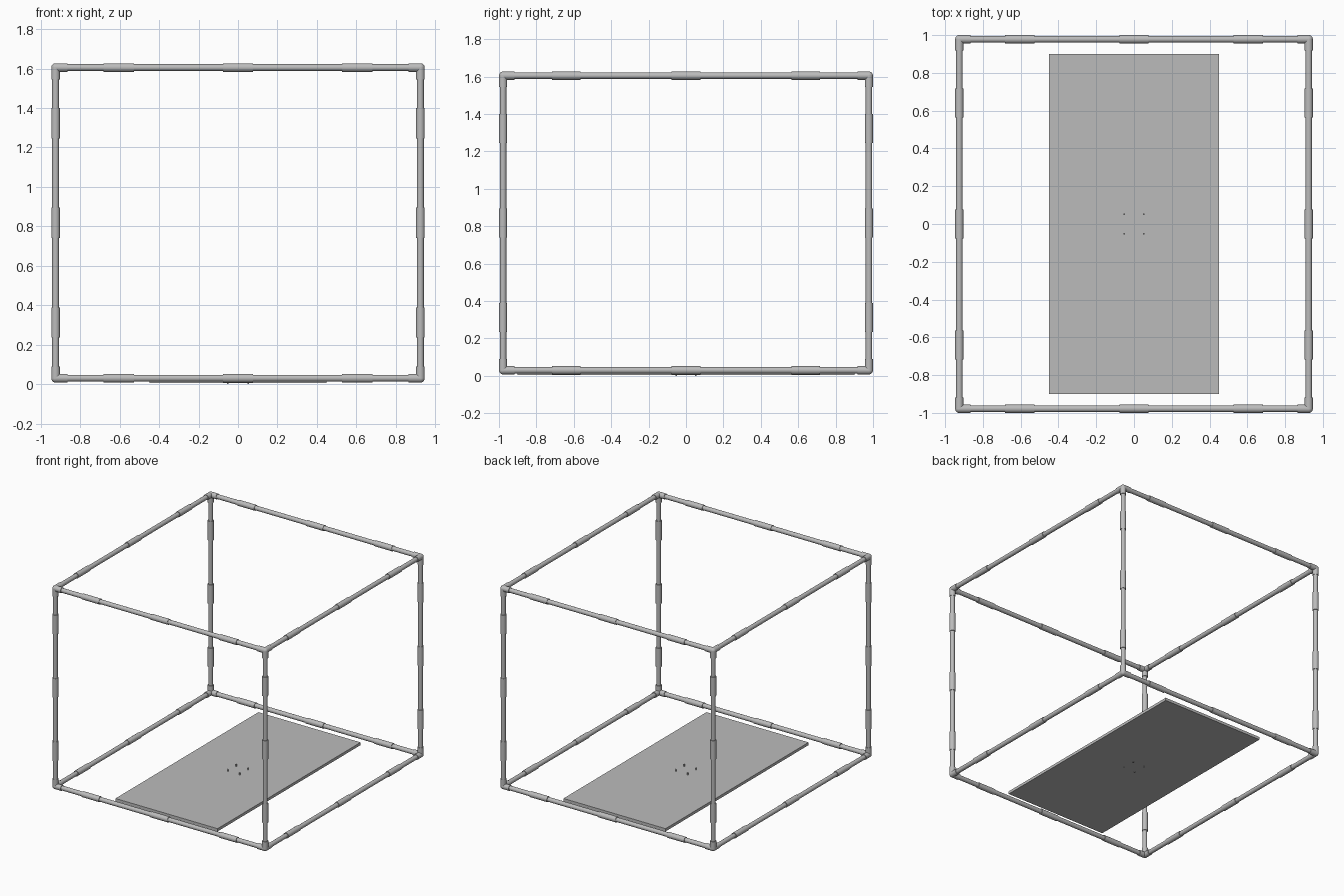
import bpy, bmesh, math
from mathutils import Vector, Matrix

cube = bpy.data.objects.get("Cube")
if cube:
    bpy.data.objects.remove(cube, do_unlink=True)

grey = bpy.data.materials.new("plain_grey")
grey.use_nodes = True
grey.diffuse_color = (0.5, 0.5, 0.5, 1)
grey.node_tree.nodes["Principled BSDF"].inputs["Base Color"].default_value = (0.5, 0.5, 0.5, 1)

PIPE_R, FIT_R = 0.0175, 0.022
HALF = Vector((0.925, 0.978, 0.7875))      # half spans between pipe axes
CENTRE = Vector((0, 0, 0.8175))
AXES = [Vector((1, 0, 0)), Vector((0, 1, 0)), Vector((0, 0, 1))]


def add_tube(bm, a, b, r):
    d = b - a
    turn = Vector((0, 0, 1)).rotation_difference(d).to_matrix().to_4x4()
    bmesh.ops.create_cone(bm, cap_ends=True, segments=24, radius1=r, radius2=r,
                          depth=d.length, matrix=Matrix.Translation((a + b) / 2) @ turn)


def finish(bm, name):
    mesh = bpy.data.meshes.new(name)
    bm.to_mesh(mesh)
    bm.free()
    obj = bpy.data.objects.new(name, mesh)
    bpy.context.collection.objects.link(obj)
    mesh.materials.append(grey)
    bpy.ops.object.select_all(action='DESELECT')
    obj.select_set(True)
    bpy.context.view_layer.objects.active = obj
    bpy.ops.object.shade_smooth_by_angle(angle=math.radians(35))
    return obj


# Twelve edge pipes, each with three coupling sleeves
names = ["width_rail", "depth_rail", "post"]
offsets = [0.605, 0.64, 0.505]
for i, axis in enumerate(AXES):
    j, k = [n for n in range(3) if n != i]
    for sj in (-1, 1):
        for sk in (-1, 1):
            mid = CENTRE + AXES[j] * HALF[j] * sj + AXES[k] * HALF[k] * sk
            bm = bmesh.new()
            add_tube(bm, mid - axis * HALF[i], mid + axis * HALF[i], PIPE_R)
            finish(bm, names[i])
            for t in (-offsets[i], 0, offsets[i]):
                bm = bmesh.new()
                c = mid + axis * t
                add_tube(bm, c - axis * 0.077, c + axis * 0.077, FIT_R)
                finish(bm, names[i] + "_coupling")

# Three-way corner fittings
for sx in (-1, 1):
    for sy in (-1, 1):
        for sz in (-1, 1):
            signs = (sx, sy, sz)
            corner = CENTRE + Vector([HALF[n] * signs[n] for n in range(3)])
            bm = bmesh.new()
            bmesh.ops.create_uvsphere(bm, u_segments=24, v_segments=12, radius=FIT_R,
                                      matrix=Matrix.Translation(corner))
            for n in range(3):
                add_tube(bm, corner, corner - AXES[n] * signs[n] * 0.06, FIT_R)
            finish(bm, "corner_fitting")

# Flat base panel
bm = bmesh.new()
bmesh.ops.create_cube(bm, size=1, matrix=Matrix.Translation((0, 0, 0.017))
                      @ Matrix.Diagonal((0.9, 1.8, 0.022, 1)))
finish(bm, "base_panel")

# Four small pins through the panel
for x in (-0.052, 0.052):
    for y in (-0.052, 0.052):
        bm = bmesh.new()
        add_tube(bm, Vector((x, y, 0)), Vector((x, y, 0.045)), 0.005)
        finish(bm, "panel_pin")
